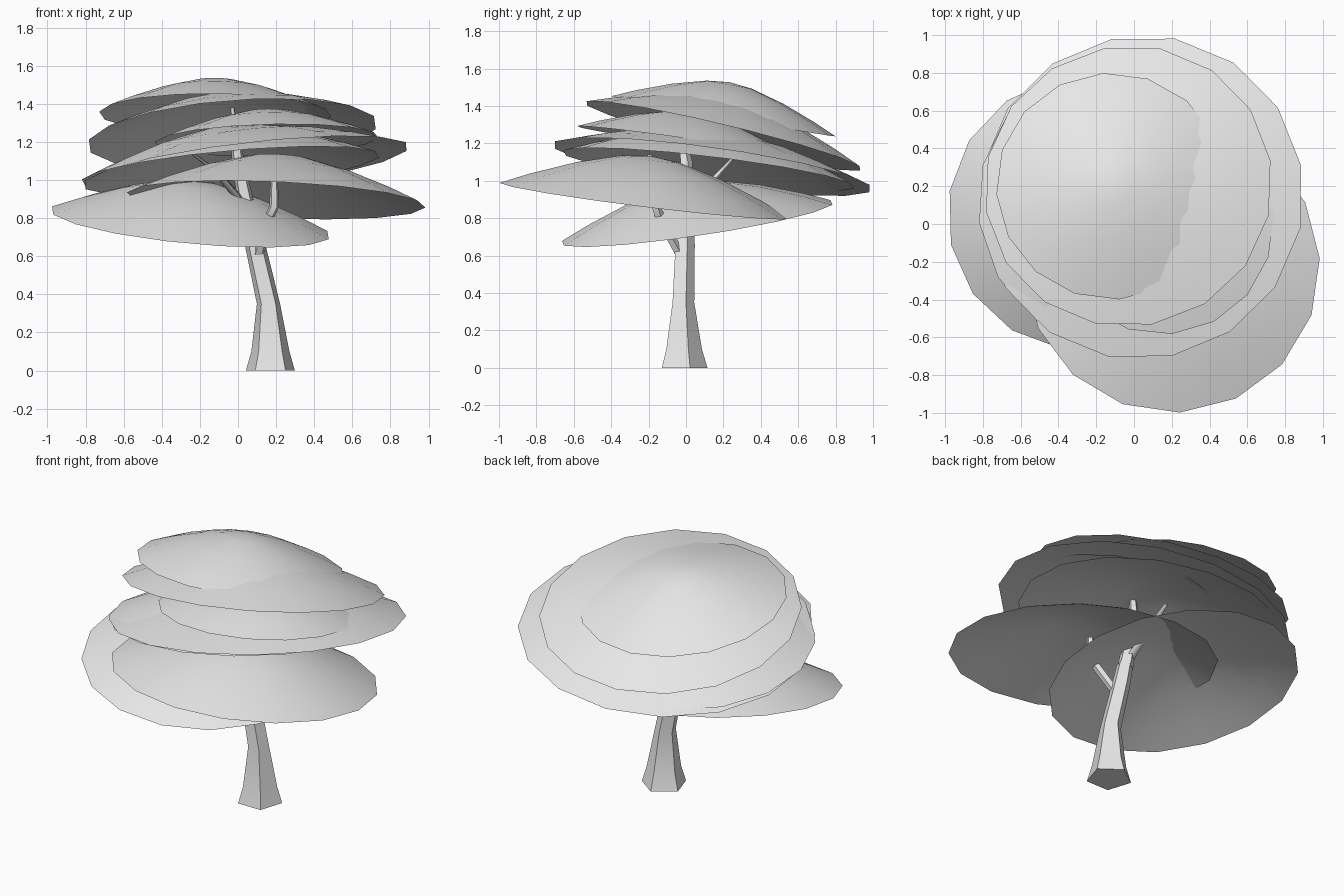
import bpy, math
from mathutils import Vector

cube = bpy.data.objects.get("Cube")
if cube:
    bpy.data.objects.remove(cube, do_unlink=True)

mat = bpy.data.materials.new("light_grey")
mat.use_nodes = True
mat.diffuse_color = (0.8, 0.8, 0.8, 1)
bsdf = next(n for n in mat.node_tree.nodes if n.type == "BSDF_PRINCIPLED")
bsdf.inputs["Base Color"].default_value = (0.8, 0.8, 0.8, 1)


def make_object(name, verts, faces):
    mesh = bpy.data.meshes.new(name)
    mesh.from_pydata(verts, [], faces)
    mesh.materials.append(mat)
    obj = bpy.data.objects.new(name, mesh)
    bpy.context.collection.objects.link(obj)
    bpy.ops.object.select_all(action="DESELECT")
    obj.select_set(True)
    bpy.context.view_layer.objects.active = obj
    bpy.ops.object.shade_smooth_by_angle(angle=math.radians(60))
    return obj


def bridge(a, b, n):
    return [(a + i, a + (i + 1) % n, b + (i + 1) % n, b + i) for i in range(n)]


# Leaf canopy: a tilted, hollow, thin-edged shallow dome
DOME = [(1, 0), (0.8, 0.29), (0.5, 0.66), (0.2, 0.93)]


def canopy(name, centre, radius, height, slope, turn, sides=16):
    normal = Vector((-slope[0], -slope[1], 1)).normalized()
    rot = Vector((0, 0, 1)).rotation_difference(normal)

    def place(x, y, z):
        return rot @ Vector((x, y, z)) + Vector(centre)

    def ring(r, z):
        angles = [math.radians(turn) + math.tau * i / sides for i in range(sides)]
        return [place(r * math.cos(a), r * math.sin(a), z) for a in angles]

    verts, faces = [], []
    for r, h in DOME:
        verts += ring(radius * r, height * h)
    for r, h in DOME[1:]:
        verts += ring(radius * r, height * h * 0.92)
    rows = len(DOME)
    top, under = len(verts), len(verts) + 1
    verts += [place(0, 0, height), place(0, 0, height * 0.92)]
    for k in range(rows - 1):
        faces += bridge(k * sides, (k + 1) * sides, sides)
        lower = 0 if k == 0 else (rows + k - 1) * sides
        faces += [f[::-1] for f in bridge(lower, (rows + k) * sides, sides)]
    last, last_under = (rows - 1) * sides, (2 * rows - 2) * sides
    for i in range(sides):
        j = (i + 1) % sides
        faces += [(last + i, last + j, top), (last_under + j, last_under + i, under)]
    return make_object(name, verts, faces)


canopy("lowest_canopy_right", (-0.25, 0.06, 0.775), 0.74, 0.22, (-0.095, 0.15), 13)
canopy("lowest_canopy_left", (0.2, -0.22, 0.895), 0.785, 0.24, (-0.045, -0.123), 3)
canopy("middle_canopy_right", (-0.04, 0.12, 1.06), 0.79, 0.22, (0.09, -0.12), 8)
canopy("middle_canopy_left", (0.04, 0.14, 1.075), 0.865, 0.2, (0.12, -0.14), 11)
canopy("inner_canopy", (0.15, 0.0, 1.21), 0.59, 0.16, (0.03, -0.14), 5)
canopy("upper_canopy", (-0.03, 0.2, 1.24), 0.765, 0.21, (0.08, -0.24), 10)
canopy("top_canopy", (-0.12, 0.2, 1.345), 0.61, 0.185, (-0.01, -0.18), 4)


# Trunk and branches: horizontal rings lofted along a path of (x, y, z, radius)
def limb(name, path, sides):
    verts, faces = [], []
    for x, y, z, r in path:
        for i in range(sides):
            a = math.tau * i / sides + math.pi / 2
            verts.append((x + r * math.cos(a), y + r * math.sin(a), z))
    for k in range(len(path) - 1):
        faces += bridge(k * sides, (k + 1) * sides, sides)
    faces += [list(range(sides))[::-1],
              list(range(len(verts) - sides, len(verts)))]
    return make_object(name, verts, faces)


limb("trunk", [(0.17, -0.02, 0, 0.135), (0.17, -0.02, 0.1, 0.105),
               (0.16, -0.02, 0.35, 0.064), (0.09, -0.01, 0.66, 0.057),
               (0.06, -0.01, 0.8, 0.05)], 5)
limb("upper_trunk", [(0.06, -0.01, 0.78, 0.05), (0, 0, 1.1, 0.035),
                     (-0.03, -0.05, 1.38, 0.012)], 5)
limb("front_branch", [(0.1, -0.02, 0.58, 0.03), (0.16, -0.14, 0.8, 0.03),
                      (0.19, -0.16, 0.86, 0.027), (0.19, -0.17, 1.0, 0.02)], 5)
limb("right_branch", [(0.05, 0, 0.85, 0.03), (-0.12, -0.12, 1.05, 0.022),
                      (-0.24, -0.2, 1.14, 0.012)], 5)
limb("back_branch", [(0.04, 0, 0.84, 0.03), (0, 0.14, 1.0, 0.024),
                     (-0.03, 0.25, 1.12, 0.014)], 5)
